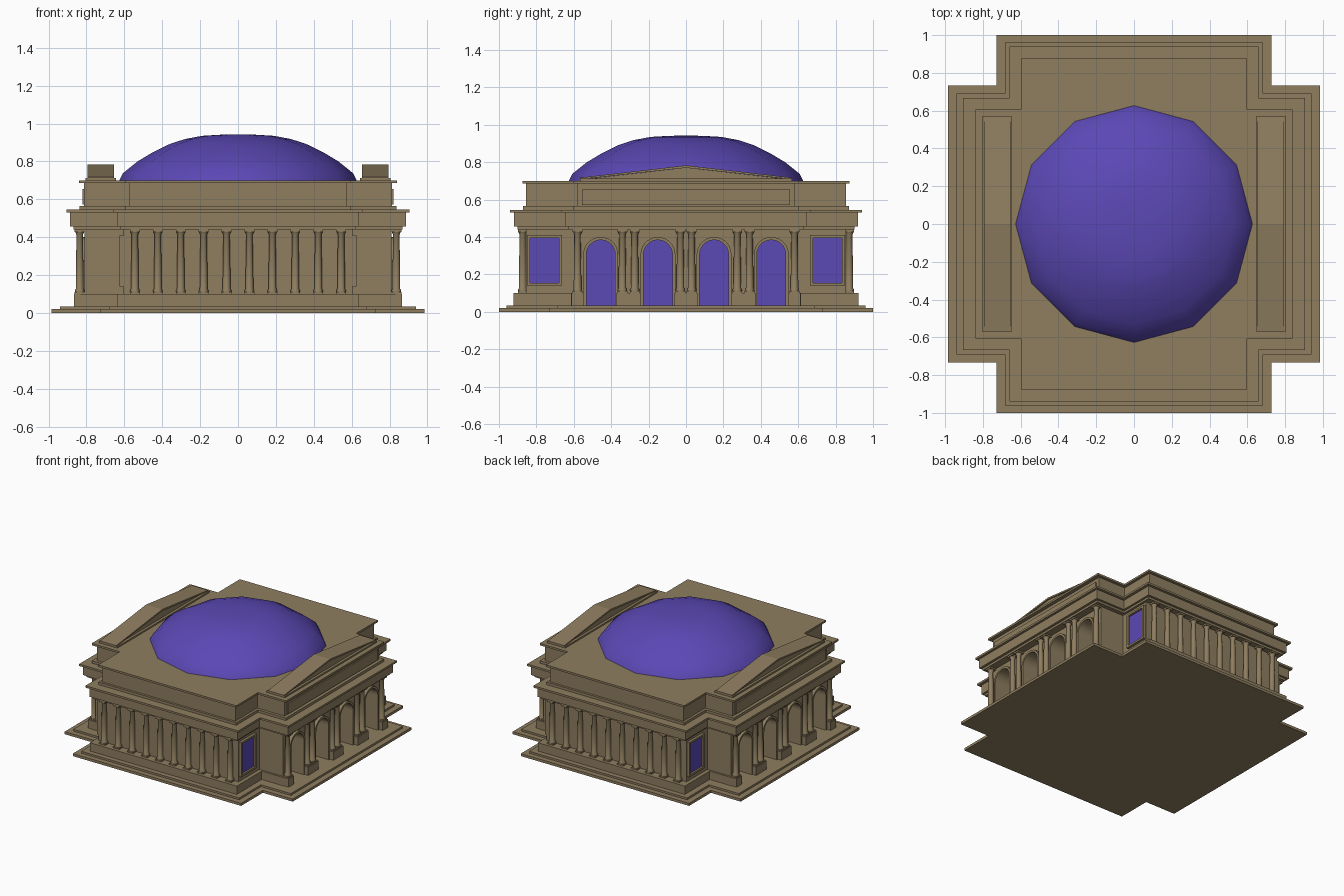
import bpy, bmesh, math
from mathutils import Vector

if "Cube" in bpy.data.objects:
    bpy.data.objects.remove(bpy.data.objects["Cube"])


def material(name, rgb):
    m = bpy.data.materials.new(name)
    m.diffuse_color = (*rgb, 1)
    m.use_nodes = True
    m.node_tree.nodes["Principled BSDF"].inputs["Base Color"].default_value = m.diffuse_color
    return m


STONE = material("tan stone", (0.275, 0.209, 0.117))
GLASS = material("purple glass", (0.105, 0.065, 0.46))


def finish(name, bm, mat):
    bmesh.ops.recalc_face_normals(bm, faces=bm.faces)
    me = bpy.data.meshes.new(name)
    bm.to_mesh(me)
    bm.free()
    me.materials.append(mat)
    ob = bpy.data.objects.new(name, me)
    bpy.context.collection.objects.link(ob)
    return ob


def add_prism(bm, pts, axis, a, b):
    """Extrude a 2D outline from a to b along z (xy outline) or x (yz outline)."""
    place = (lambda p, t: (p[0], p[1], t)) if axis == "z" else (lambda p, t: (t, p[0], p[1]))
    lo = [bm.verts.new(place(p, a)) for p in pts]
    hi = [bm.verts.new(place(p, b)) for p in pts]
    n = len(pts)
    faces = [bm.faces.new(lo[::-1]), bm.faces.new(hi)]
    for i in range(n):
        j = (i + 1) % n
        faces.append(bm.faces.new((lo[i], lo[j], hi[j], hi[i])))
    bmesh.ops.recalc_face_normals(bm, faces=faces)


def add_box(bm, x, y, z):
    add_prism(bm, [(x[0], y[0]), (x[1], y[0]), (x[1], y[1]), (x[0], y[1])], "z", *z)


def add_lathe(bm, profile, cx, cy, sides, phase=0.0):
    rings = [[bm.verts.new((cx + r * math.cos(phase + math.tau * i / sides),
                            cy + r * math.sin(phase + math.tau * i / sides), z))
              for i in range(sides)] for r, z in profile]
    for a, b in zip(rings, rings[1:]):
        for i in range(sides):
            j = (i + 1) % sides
            bm.faces.new((a[i], a[j], b[j], b[i]))
    bm.faces.new(rings[0][::-1])
    bm.faces.new(rings[-1])


def cross(name, wx, wy, ax, ay, z0, z1):
    """Cross-shaped storey: wings reach (wx, wy), front/back arms reach (ax, ay)."""
    q = [(wx, wy), (ax, wy), (ax, ay)]
    pts = (q + [(-x, y) for x, y in q[::-1]] + [(-x, -y) for x, y in q]
           + [(x, -y) for x, y in q[::-1]])
    bm = bmesh.new()
    add_prism(bm, pts, "z", z0, z1)
    return finish(name, bm, STONE)


def arch(cy, r, z0, zc=0.307, n=14):
    return ([(cy - r, z0)]
            + [(cy - r * math.cos(math.pi * i / n), zc + r * math.sin(math.pi * i / n))
               for i in range(n + 1)] + [(cy + r, z0)])


def both(s, a, b):
    return tuple(sorted((s * a, s * b)))


SIDES = (-1, 1)
ARCHES = (-0.456, -0.15, 0.15, 0.456)

# stacked storeys and mouldings
cross("base_slab", 0.985, 0.732, 0.727, 1.0, 0, 0.02)
cross("base_step", 0.94, 0.69, 0.682, 0.96, 0.02, 0.035)
plinth = cross("plinth", 0.832, 0.615, 0.635, 0.922, 0.035, 0.1)
walls = cross("walls", 0.81, 0.6, 0.605, 0.855, 0.1, 0.44)
cross("architrave", 0.868, 0.632, 0.622, 0.902, 0.44, 0.457)
cross("frieze", 0.887, 0.648, 0.638, 0.92, 0.457, 0.53)
cross("main_cornice", 0.905, 0.668, 0.66, 0.94, 0.53, 0.545)
cross("attic_base", 0.838, 0.605, 0.595, 0.872, 0.545, 0.565)
cross("attic", 0.812, 0.583, 0.575, 0.855, 0.565, 0.685)
cross("attic_cornice", 0.84, 0.605, 0.597, 0.875, 0.685, 0.70)

# arched openings cut into both wings
bm = bmesh.new()
for s in SIDES:
    for cy in ARCHES:
        add_prism(bm, arch(cy, 0.077, 0.02), "x", *both(s, 0.69, 0.95))
cutter = finish("arch_cutter", bm, STONE)
cutter.hide_render = True
for ob in (plinth, walls):
    mod = ob.modifiers.new("arches", "BOOLEAN")
    mod.operation = "DIFFERENCE"
    mod.solver = "EXACT"
    mod.object = cutter
    bpy.context.view_layer.objects.active = ob
    bpy.ops.object.modifier_apply(modifier=mod.name)
bpy.data.objects.remove(cutter)

# arch glass and raised arch trim
glass, trim = bmesh.new(), bmesh.new()
for s in SIDES:
    for cy in ARCHES:
        add_prism(glass, arch(cy, 0.078, 0.035), "x", *both(s, 0.688, 0.695))
        ring = arch(cy, 0.093, 0.035) + arch(cy, 0.077, 0.035)[::-1]
        add_prism(trim, ring, "x", *both(s, 0.80, 0.835))
finish("arch_glass", glass, GLASS)
finish("arch_trim", trim, STONE)

# framed windows on the sides of the front and back arms
glass, frame = bmesh.new(), bmesh.new()
for s in SIDES:
    for t in SIDES:
        add_box(glass, both(s, 0.603, 0.61), both(t, 0.68, 0.835), (0.155, 0.395))
        for y, z in (((0.663, 0.68), (0.14, 0.41)), ((0.835, 0.85), (0.14, 0.41)),
                     ((0.68, 0.835), (0.14, 0.155)), ((0.68, 0.835), (0.395, 0.41))):
            add_box(frame, both(s, 0.60, 0.625), both(t, *y), z)
finish("window_glass", glass, GLASS)
finish("window_frames", frame, STONE)

# columns with square pads and round mouldings
SHAFT = [(0.025, 0.11), (0.025, 0.12), (0.0205, 0.127), (0.0195, 0.25),
         (0.0165, 0.412), (0.024, 0.428)]


def add_column(bm, x, y):
    add_lathe(bm, SHAFT, x, y, 12)
    for z in ((0.1, 0.11), (0.428, 0.441)):
        add_box(bm, (x - 0.026, x + 0.026), (y - 0.026, y + 0.026), z)


bm = bmesh.new()
for t in SIDES:
    for i in range(10):
        add_column(bm, (i - 4.5) * 0.121, t * 0.873)
front_columns = finish("front_and_back_columns", bm, STONE)

bm, ped = bmesh.new(), bmesh.new()
for s in SIDES:
    for cy, offs in ((-0.58, (0,)), (-0.307, (-0.033, 0.033)), (0, (-0.03, 0.03)),
                     (0.307, (-0.033, 0.033)), (0.58, (0,))):
        for o in offs:
            add_column(bm, s * 0.836, cy + o)
        half = max(offs) + 0.032
        add_box(ped, both(s, 0.80, 0.867), (cy - half, cy + half), (0.035, 0.1))
side_columns = finish("side_columns", bm, STONE)
finish("side_column_pedestals", ped, STONE)

# attic panels and low gables over the wings
panel, gable = bmesh.new(), bmesh.new()
for s in SIDES:
    add_box(panel, both(s, 0.80, 0.822), (-0.555, 0.555), (0.572, 0.655))
    add_box(gable, both(s, 0.645, 0.804), (-0.568, 0.568), (0.70, 0.712))
    add_prism(gable, [(-0.52, 0.712), (0.52, 0.712), (0, 0.77)], "x", *both(s, 0.665, 0.785))
    slope = [(-0.568, 0.708), (0, 0.77), (0.568, 0.708), (0.568, 0.717), (0, 0.783), (-0.568, 0.717)]
    add_prism(gable, slope, "x", *both(s, 0.655, 0.795))
finish("attic_panels", panel, STONE)
finish("gables", gable, STONE)

# twelve-sided dome
bm = bmesh.new()
add_lathe(bm, [(0.627, 0.70), (0.607, 0.738), (0.53, 0.80), (0.45, 0.848), (0.36, 0.892),
               (0.28, 0.918), (0.19, 0.935), (0.09, 0.941), (0.01, 0.942)], 0, 0, 12)
dome = finish("dome", bm, GLASS)

for ob in (dome, front_columns, side_columns):
    bpy.ops.object.select_all(action="DESELECT")
    ob.select_set(True)
    bpy.context.view_layer.objects.active = ob
    bpy.ops.object.shade_smooth_by_angle(angle=math.radians(35))
